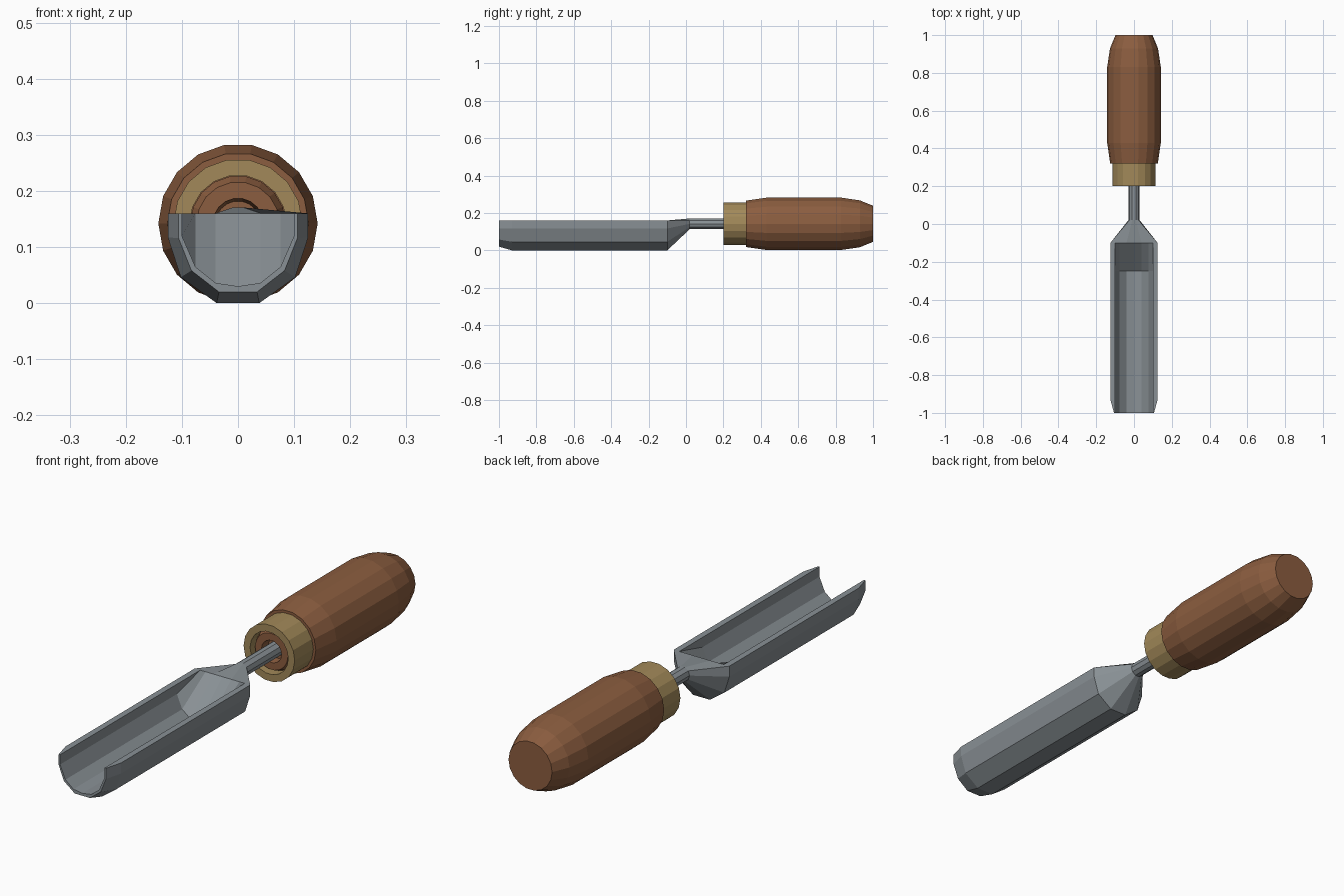
import bpy, bmesh
from math import sin, cos, pi, radians

if "Cube" in bpy.data.objects:
    bpy.data.objects.remove(bpy.data.objects["Cube"])

AXIS_Z = 0.142


def material(name, rgb):
    m = bpy.data.materials.new(name)
    m.diffuse_color = (*rgb, 1)
    m.use_nodes = True
    m.node_tree.nodes["Principled BSDF"].inputs["Base Color"].default_value = m.diffuse_color
    return m


wood = material("wood", (0.26, 0.11, 0.05))
brass = material("brass", (0.36, 0.25, 0.10))
steel = material("steel", (0.25, 0.28, 0.30))


def finish(bm, name, mat):
    bmesh.ops.remove_doubles(bm, verts=bm.verts, dist=1e-5)
    bmesh.ops.recalc_face_normals(bm, faces=bm.faces)
    me = bpy.data.meshes.new(name)
    bm.to_mesh(me)
    bm.free()
    me.materials.append(mat)
    ob = bpy.data.objects.new(name, me)
    bpy.context.collection.objects.link(ob)
    return ob


def loft(bm, rings, closed):
    for a, b in zip(rings, rings[1:]):
        n = len(a)
        for i in range(n if closed else n - 1):
            j = (i + 1) % n
            pts = []
            for v in (a[i], a[j], b[j], b[i]):
                if v not in pts:
                    pts.append(v)
            if len(pts) > 2:
                bm.faces.new([bm.verts.new(p) for p in pts])


def lathe(name, profile, mat, sides=18, phase=0.0):
    # profile of (radius, y) turned round the tool's long axis
    rings = []
    for r, y in profile:
        if r == 0:
            rings.append([(0, y, AXIS_Z)] * sides)
        else:
            rings.append([(r * cos(2 * pi * i / sides + phase), y,
                           AXIS_Z + r * sin(2 * pi * i / sides + phase))
                          for i in range(sides)])
    bm = bmesh.new()
    loft(bm, rings, True)
    return finish(bm, name, mat)


# Wooden handle with a recessed nose inside the ferrule
lathe("handle", [(0, .25), (.04, .25), (.045, .215), (.074, .215), (.085, .24),
                 (.085, .32), (.126, .32), (.142, .43), (.142, .83),
                 (.127, .93), (.098, 1), (0, 1)], wood)

# Brass ferrule ring
lathe("ferrule", [(.115, .2), (.115, .32), (.086, .32), (.086, .2), (.115, .2)], brass)

# Steel tang
lathe("shaft", [(.03, .02), (.03, .25)], steel, 10)


def mirrored(half):
    # half section runs from the left rim to the bottom
    right = [(-x, z) for x, z in reversed(half) if x != 0]
    return half + right


def section(points, y):
    return [(x, y, z) for x, z in points]


# Scoop blade: outer trough, inner trough, rims, ramp and neck
outer = mirrored([(-.125, .16), (-.125, .117), (-.102, .046), (-.038, 0)])
tip = mirrored([(-.106, .16), (-.106, .116), (-.083, .058), (-.034, .02)])
inner = mirrored([(-.1, .16), (-.1, .12), (-.076, .065), (-.04, .036), (0, .03)])
bm = bmesh.new()
loft(bm, [section(tip, -1), section(outer, -.93), section(outer, -.1)], False)
# inner channel rising in a ramp to the top edge
ramp_top = [(x, .16) for x, z in inner]
loft(bm, [section(inner, -1), section(inner, -.25), section(ramp_top, -.1)], False)
# flat rims
for s in (-1, 1):
    bm.faces.new([bm.verts.new((s * x, y, .16)) for x, y in
                  ((.106, -1), (.125, -.93), (.125, -.1), (.1, -.1), (.1, -.25), (.1, -1))])
# cutting edge
bm.faces.new([bm.verts.new(p) for p in section(tip, -1) + section(inner, -1)[::-1]])
# neck tapering to the shaft
neck = section(outer + [(.04, .16), (-.04, .16)], -.1)
collar = [(.03 * cos(radians(180 + 36 * i)), .02, AXIS_Z + .03 * sin(radians(180 + 36 * i)))
          for i in range(-1, 9)]
loft(bm, [neck, collar], True)
finish(bm, "scoop_blade", steel)
